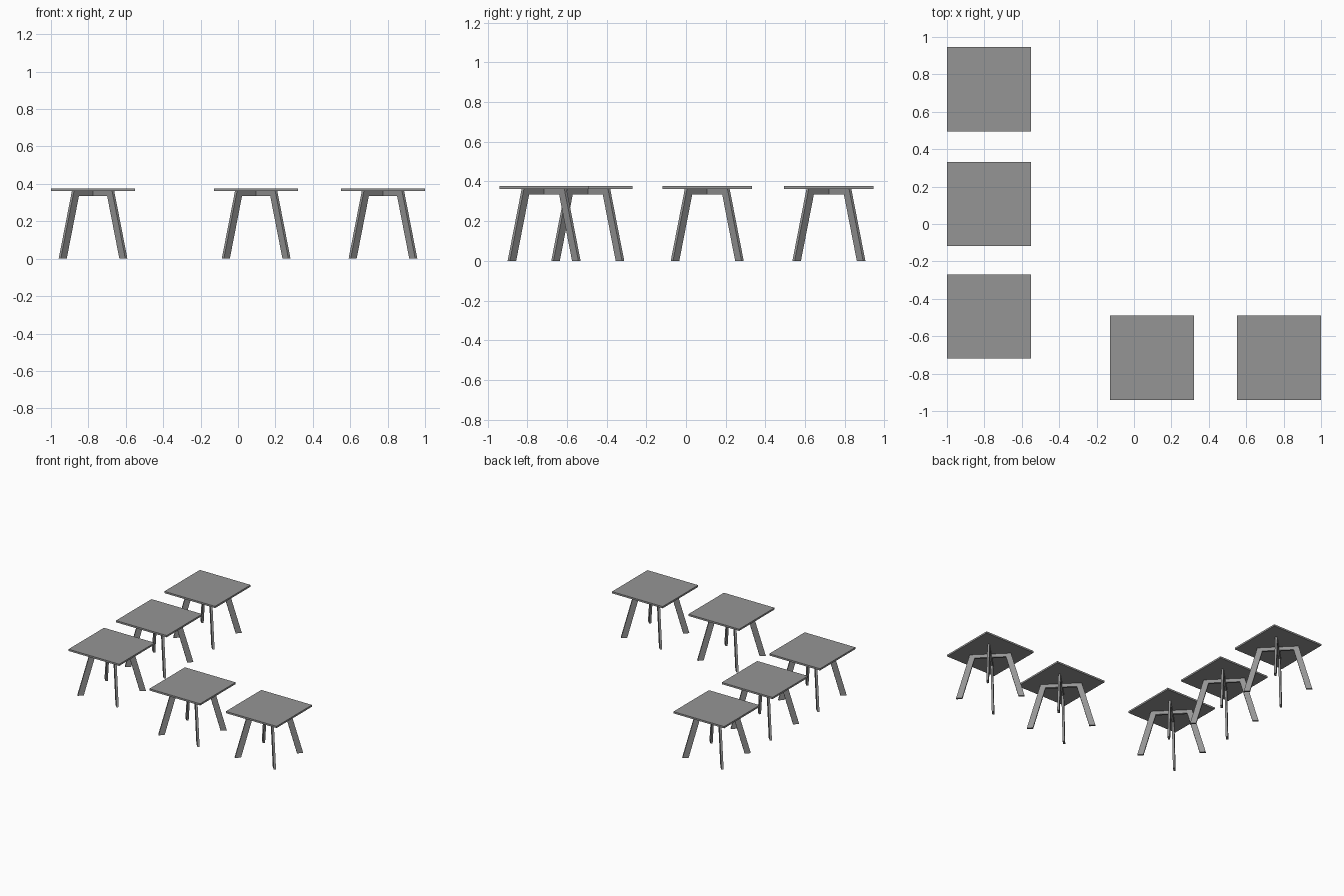
import bpy
import bmesh
import math
from mathutils import Matrix

cube = bpy.data.objects.get("Cube")
if cube:
    bpy.data.objects.remove(cube, do_unlink=True)

TOP_SIZE = 0.45
TOP_Z, UNDER_Z, BAR_Z = 0.376, 0.362, 0.334
THICK = 0.016


def make_material(name, colour):
    mat = bpy.data.materials.new(name)
    mat.use_nodes = True
    mat.diffuse_color = colour
    mat.node_tree.nodes["Principled BSDF"].inputs["Base Color"].default_value = colour
    return mat


grey = make_material("mid grey", (0.3, 0.3, 0.3, 1))


def finish(bm, name):
    bmesh.ops.recalc_face_normals(bm, faces=bm.faces)
    mesh = bpy.data.meshes.new(name)
    bm.to_mesh(mesh)
    bm.free()
    mesh.materials.append(grey)
    return mesh


# Square top slab
def top_mesh():
    bm = bmesh.new()
    bmesh.ops.create_cube(bm, size=1, matrix=Matrix.Translation((0, 0, (TOP_Z + UNDER_Z) / 2))
                          @ Matrix.Diagonal((TOP_SIZE, TOP_SIZE, TOP_Z - UNDER_Z, 1)))
    return finish(bm, "table_top")


# Flat arch: two splayed legs joined by a crossbar, cut from one board
def frame_mesh():
    half = [(0.152, UNDER_Z), (0.252, 0), (0.207, 0), (0.115, BAR_Z)]
    profile = half + [(-x, z) for x, z in reversed(half)]
    bm = bmesh.new()
    face = bm.faces.new([bm.verts.new((x, -THICK / 2, z)) for x, z in profile])
    side = bmesh.ops.extrude_face_region(bm, geom=[face])["geom"]
    moved = [v for v in side if isinstance(v, bmesh.types.BMVert)]
    bmesh.ops.translate(bm, verts=moved, vec=(0, THICK, 0))
    return finish(bm, "leg_frame")


top, frame = top_mesh(), frame_mesh()


def place(name, mesh, x, y, angle=0):
    ob = bpy.data.objects.new(name, mesh)
    ob.location = (x, y, 0)
    ob.rotation_euler.z = math.radians(angle)
    bpy.context.collection.objects.link(ob)


# Five tables in an L-shaped arrangement, each on two crossed diagonal frames
centres = [(-0.775, 0.72), (-0.775, 0.107), (-0.775, -0.495), (0.097, -0.715), (0.775, -0.715)]
for i, (x, y) in enumerate(centres, 1):
    place(f"table_top_{i}", top, x, y)
    place(f"leg_frame_a_{i}", frame, x, y, 45)
    place(f"leg_frame_b_{i}", frame, x, y, -45)
